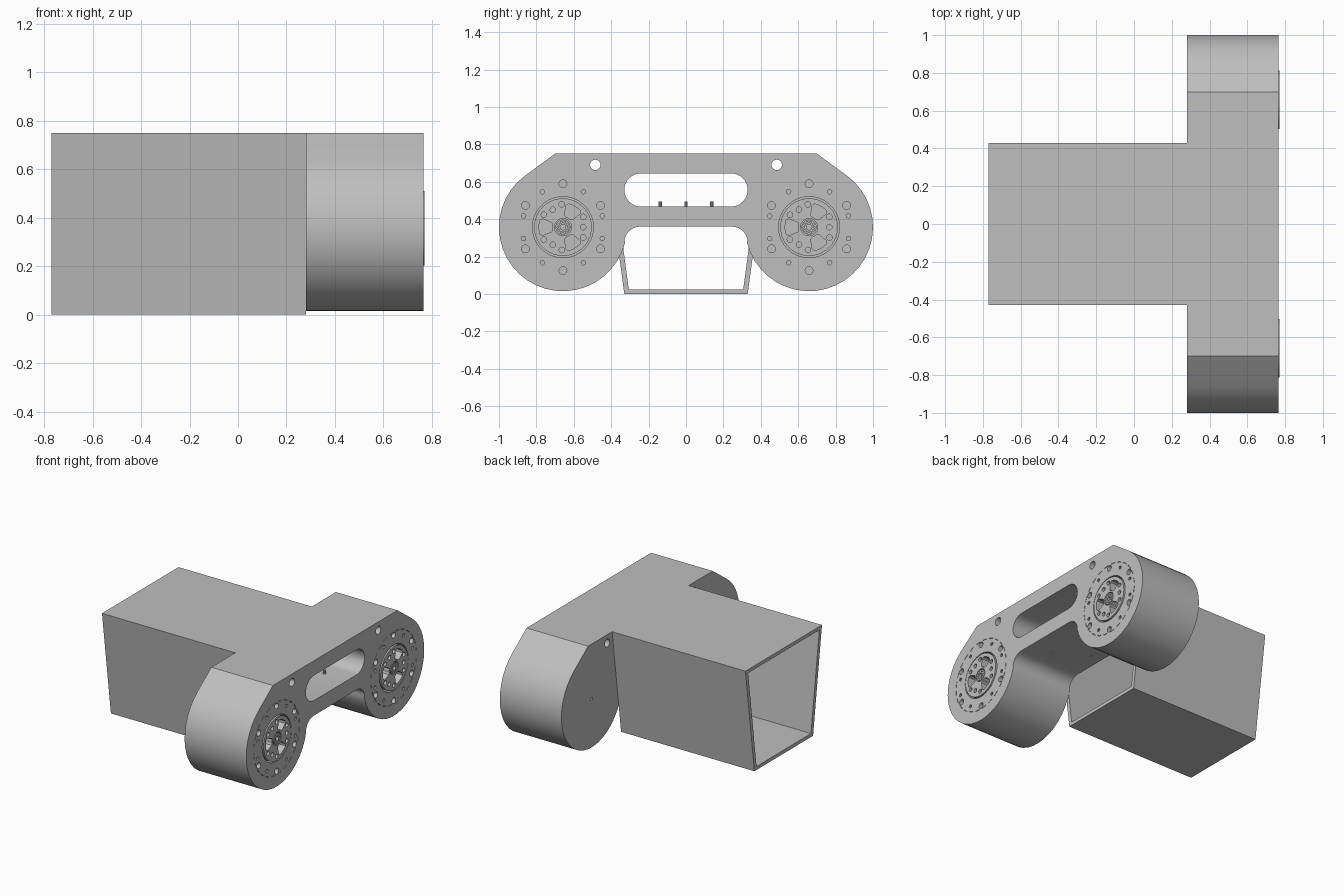
import bpy, bmesh
from math import sin, cos, radians
from mathutils import Vector

cube = bpy.data.objects.get("Cube")
if cube:
    bpy.data.objects.remove(cube, do_unlink=True)

grey = bpy.data.materials.new("plain grey")
grey.use_nodes = True
grey.diffuse_color = (0.52, 0.52, 0.52, 1)
grey.node_tree.nodes["Principled BSDF"].inputs["Base Color"].default_value = grey.diffuse_color

BACK, FACE, HUB_FACE = 0.28, 0.765, 0.769
WHEEL_Y, WHEEL_Z, WHEEL_R = 0.658, 0.357, 0.342


def polar(cy, cz, r, deg):
    return (cy + r * cos(radians(deg)), cz + r * sin(radians(deg)))


def arc(cy, cz, r, a0, a1, n):
    return [polar(cy, cz, r, a0 + (a1 - a0) * i / n) for i in range(n + 1)]


def disc(cy, cz, r, n=20):
    return arc(cy, cz, r, 0, 360, n)[:-1]


def prism(bm, profile, x0, x1):
    """Extrude a (y, z) outline along x."""
    face = bm.faces.new([bm.verts.new((x0, y, z)) for y, z in profile])
    out = bmesh.ops.extrude_face_region(bm, geom=[face])
    moved = [v for v in out["geom"] if isinstance(v, bmesh.types.BMVert)]
    bmesh.ops.translate(bm, verts=moved, vec=Vector((x1 - x0, 0, 0)))


def make(name, bm):
    bmesh.ops.recalc_face_normals(bm, faces=bm.faces)
    mesh = bpy.data.meshes.new(name)
    bm.to_mesh(mesh)
    bm.free()
    mesh.materials.append(grey)
    obj = bpy.data.objects.new(name, mesh)
    bpy.context.collection.objects.link(obj)
    return obj


def solid(name, profile, x0, x1):
    bm = bmesh.new()
    prism(bm, profile, x0, x1)
    return make(name, bm)


def cut(obj, bm):
    cutter = make("cutter", bm)
    cutter.hide_render = True
    mod = obj.modifiers.new("cut", "BOOLEAN")
    mod.operation, mod.solver, mod.object = "DIFFERENCE", "EXACT", cutter
    bpy.context.view_layer.objects.active = obj
    bpy.ops.object.modifier_apply(modifier=mod.name)
    bpy.data.objects.remove(cutter, do_unlink=True)


def smooth(obj):
    bpy.ops.object.select_all(action="DESELECT")
    obj.select_set(True)
    bpy.context.view_layer.objects.active = obj
    bpy.ops.object.shade_smooth_by_angle(angle=radians(28))


# Tapered open duct
duct = solid("duct", [(-0.33, 0), (0.33, 0), (0.43, 0.75), (-0.43, 0.75)], -0.769, BACK)
bm = bmesh.new()
prism(bm, [(-0.306, 0.025), (0.306, 0.025), (0.4, 0.725), (-0.4, 0.725)], -1, 0.5)
cut(duct, bm)

# Housing: half outline of top, wheel drum and arch, then mirrored
half = [(0.7, 0.75)]
half += arc(WHEEL_Y, WHEEL_Z, WHEEL_R, 54, -166, 24)
half += arc(0.245, 0.275, 0.085, 10, 90, 6)
outline = half + [(-y, z) for y, z in reversed(half)]
housing = solid("housing", outline, BACK, FACE)

# Long slot, mounting holes and wheel recesses
bm = bmesh.new()
slot_r = 0.089
slot = arc(0.241, 0.556, slot_r, -90, 90, 12) + arc(-0.241, 0.556, slot_r, 90, 270, 12)
prism(bm, slot, 0.1, 1)
for side in (-1, 1):
    cy = side * WHEEL_Y
    prism(bm, disc(side * 0.485, 0.69, 0.028), 0.1, 1)
    prism(bm, disc(cy, WHEEL_Z, 0.01, 12), 0.2, BACK + 0.04)
    prism(bm, disc(cy, WHEEL_Z, 0.163, 40), FACE - 0.06, 0.8)
    # Large and small bolt holes around the wheel
    for k in range(6):
        prism(bm, disc(*polar(cy, WHEEL_Z, 0.232, 30 + 60 * k), 0.021, 14), FACE - 0.03, 0.8)
    for a in (60, 120, 240, 300, 16, -16, 164, 196):
        prism(bm, disc(*polar(cy, WHEEL_Z, 0.219, a), 0.012, 10), FACE - 0.03, 0.8)
    # Broken groove
    for k in range(24):
        a = 15 * k + 2
        dash = arc(cy, WHEEL_Z, 0.258, a, a + 9, 3) + arc(cy, WHEEL_Z, 0.2545, a + 9, a, 3)
        prism(bm, dash, FACE - 0.008, 0.8)
# Pin holes through the crossbar
for x, y in ((0.585, 0.137), (0.585, -0.137), (0.367, 0)):
    out = bmesh.ops.create_cone(bm, cap_ends=True, segments=10, radius1=0.009,
                                radius2=0.009, depth=0.16)
    bmesh.ops.translate(bm, verts=out["verts"], vec=(x, y, 0.414))
cut(housing, bm)
smooth(housing)

# Wheel hubs with three windows, rim holes and a central boss
for side, label in ((-1, "front"), (1, "back")):
    cy = side * WHEEL_Y
    hub = solid(label + "_hub", disc(cy, WHEEL_Z, 0.154, 40), FACE - 0.061, HUB_FACE)
    bm = bmesh.new()
    for k in range(3):
        a = 60 + 120 * k
        window = arc(cy, WHEEL_Z, 0.128, a - 17, a + 17, 6)
        window += [polar(cy, WHEEL_Z, 0.117, a + 22), polar(cy, WHEEL_Z, 0.065, a + 22)]
        window += arc(cy, WHEEL_Z, 0.057, a + 14, a - 14, 3)
        window += [polar(cy, WHEEL_Z, 0.065, a - 22), polar(cy, WHEEL_Z, 0.117, a - 22)]
        prism(bm, window, FACE - 0.05, 0.8)
        for da, r in ((-27, 0.122), (0, 0.108), (27, 0.122)):
            prism(bm, disc(*polar(cy, WHEEL_Z, r, a + 60 + da), 0.015, 12), FACE - 0.03, 0.8)
    prism(bm, disc(cy, WHEEL_Z, 0.046, 28), FACE - 0.02, 0.8)
    # Fine ring groove inside the rim
    cut(hub, bm)
    smooth(hub)

    boss = solid(label + "_boss", disc(cy, WHEEL_Z, 0.04, 28), FACE - 0.021, HUB_FACE)
    bm = bmesh.new()
    prism(bm, disc(cy, WHEEL_Z, 0.015, 14), FACE - 0.015, 0.8)
    for k in range(10):
        prism(bm, disc(*polar(cy, WHEEL_Z, 0.028, 36 * k), 0.005, 8), FACE - 0.01, 0.8)
    cut(boss, bm)
    smooth(boss)
